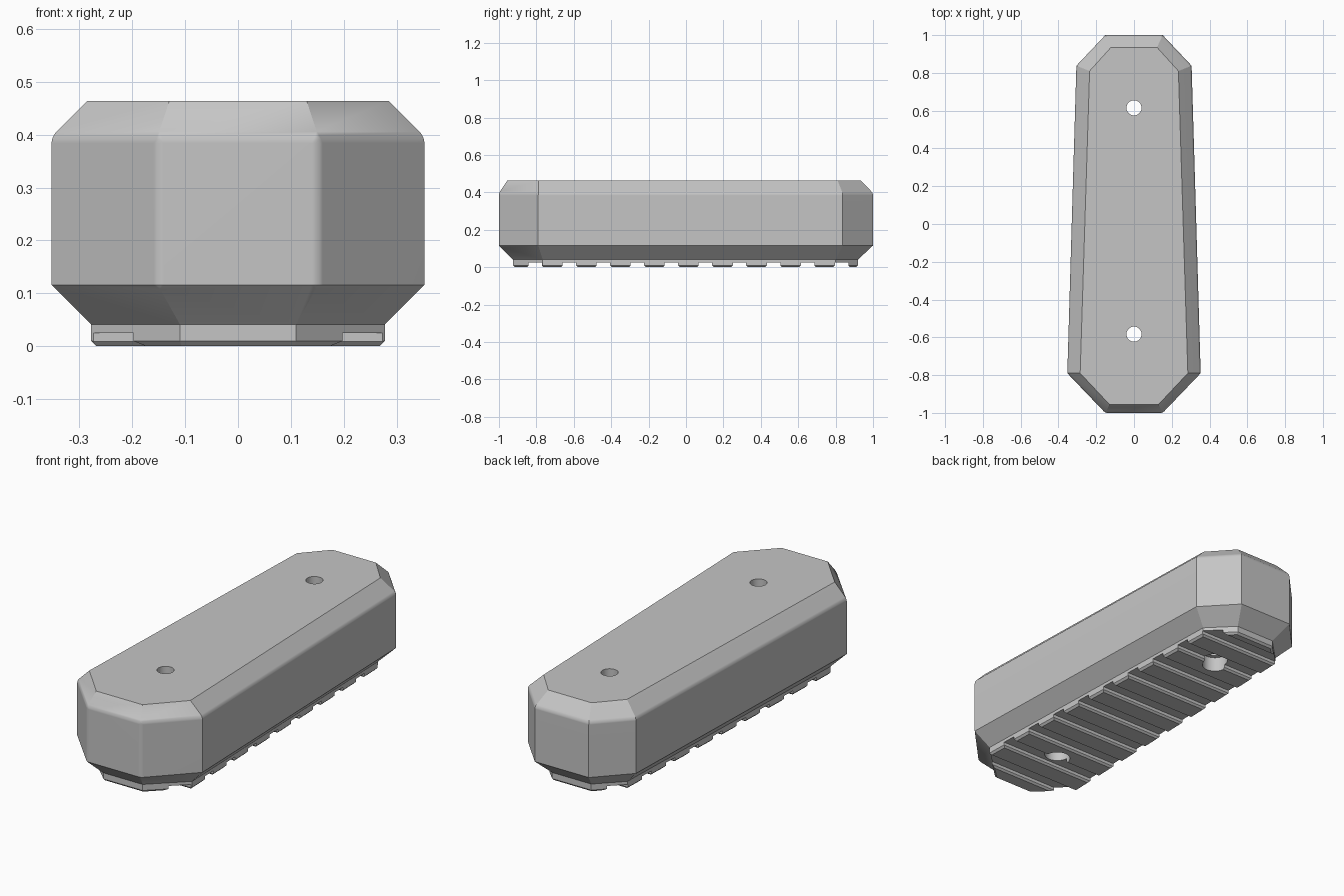
import bpy
import bmesh
import math

cube = bpy.data.objects.get("Cube")
if cube:
    bpy.data.objects.remove(cube, do_unlink=True)

grey = bpy.data.materials.new("mid_grey")
grey.use_nodes = True
grey.diffuse_color = (0.56, 0.56, 0.56, 1)
grey.node_tree.nodes["Principled BSDF"].inputs["Base Color"].default_value = (0.56, 0.56, 0.56, 1)


def add_object(name, bm):
    bmesh.ops.recalc_face_normals(bm, faces=bm.faces)
    mesh = bpy.data.meshes.new(name)
    bm.to_mesh(mesh)
    bm.free()
    mesh.materials.append(grey)
    obj = bpy.data.objects.new(name, mesh)
    bpy.context.collection.objects.link(obj)
    return obj


def loft(rings):
    """Skin a stack of closed rings and cap both ends."""
    bm = bmesh.new()
    rows = [[bm.verts.new(p) for p in ring] for ring in rings]
    for low, high in zip(rows, rows[1:]):
        for i in range(len(low)):
            j = (i + 1) % len(low)
            bm.faces.new((low[i], low[j], high[j], high[i]))
    bm.faces.new(rows[0][::-1])
    bm.faces.new(rows[-1])
    return bm


def outline(z, half):
    """Mirror the half outline into a tapered octagon."""
    return [(x, y, z) for x, y in half] + [(-x, y, z) for x, y in reversed(half)]


def circle(y, r, z, n=32):
    return [(r * math.cos(math.tau * i / n), y + r * math.sin(math.tau * i / n), z)
            for i in range(n)]


# Tapered body with chamfered top and bottom
tread = [(0.107, -0.915), (0.268, -0.762), (0.22, 0.79), (0.107, 0.91)]
sole = [(0.11, -0.925), (0.278, -0.766), (0.23, 0.80), (0.11, 0.92)]
wide = [(0.152, -1.0), (0.353, -0.79), (0.305, 0.838), (0.152, 1.0)]
top = [(0.13, -0.955), (0.285, -0.79), (0.235, 0.81), (0.122, 0.935)]
levels = [(0, tread), (0.01, sole), (0.041, sole), (0.116, wide), (0.396, wide), (0.464, top)]
bm = loft([outline(z, half) for z, half in levels])


# Soften the shoulder and the two front corners
def is_soft(e):
    a, b = (v.co for v in e.verts)
    shoulder = abs(a.z - 0.396) < 1e-4 and abs(b.z - 0.396) < 1e-4
    front = a.y < -0.99 and b.y < -0.99 and abs(a.x - b.x) < 1e-4
    return shoulder or front


bmesh.ops.bevel(bm, geom=[e for e in bm.edges if is_soft(e)], offset=0.012,
                segments=3, profile=0.5, affect='EDGES')
body = add_object("body", bm)

# Cutters: tread grooves across the sole
cutters = []
groove = [(-0.036, 0.025), (-0.036, 0.009), (-0.05, -0.005),
          (0.05, -0.005), (0.036, 0.009), (0.036, 0.025)]
for i in range(10):
    y = -0.806 + 0.182 * i
    rings = [[(x, y + dy, z) for dy, z in groove] for x in (-0.5, 0.5)]
    cutters.append(add_object("groove_cutter", loft(rings)))

# Cutters: screw holes, wider at the bottom
for y in (0.615, -0.583):
    rings = [circle(y, r, z) for r, z in ((0.062, -0.1), (0.062, 0.075), (0.04, 0.075), (0.04, 0.6))]
    cutters.append(add_object("hole_cutter", loft(rings)))

bpy.ops.object.select_all(action='DESELECT')
bpy.context.view_layer.objects.active = body
body.select_set(True)
for cutter in cutters:
    mod = body.modifiers.new("cut", 'BOOLEAN')
    mod.operation = 'DIFFERENCE'
    mod.solver = 'EXACT'
    mod.object = cutter
    bpy.ops.object.modifier_apply(modifier=mod.name)
    bpy.data.objects.remove(cutter, do_unlink=True)

# Smooth only the softened edges and hole walls
bpy.ops.object.shade_smooth_by_angle(angle=math.radians(28))
weighted = body.modifiers.new("weighted_normals", 'WEIGHTED_NORMAL')
weighted.keep_sharp = True
